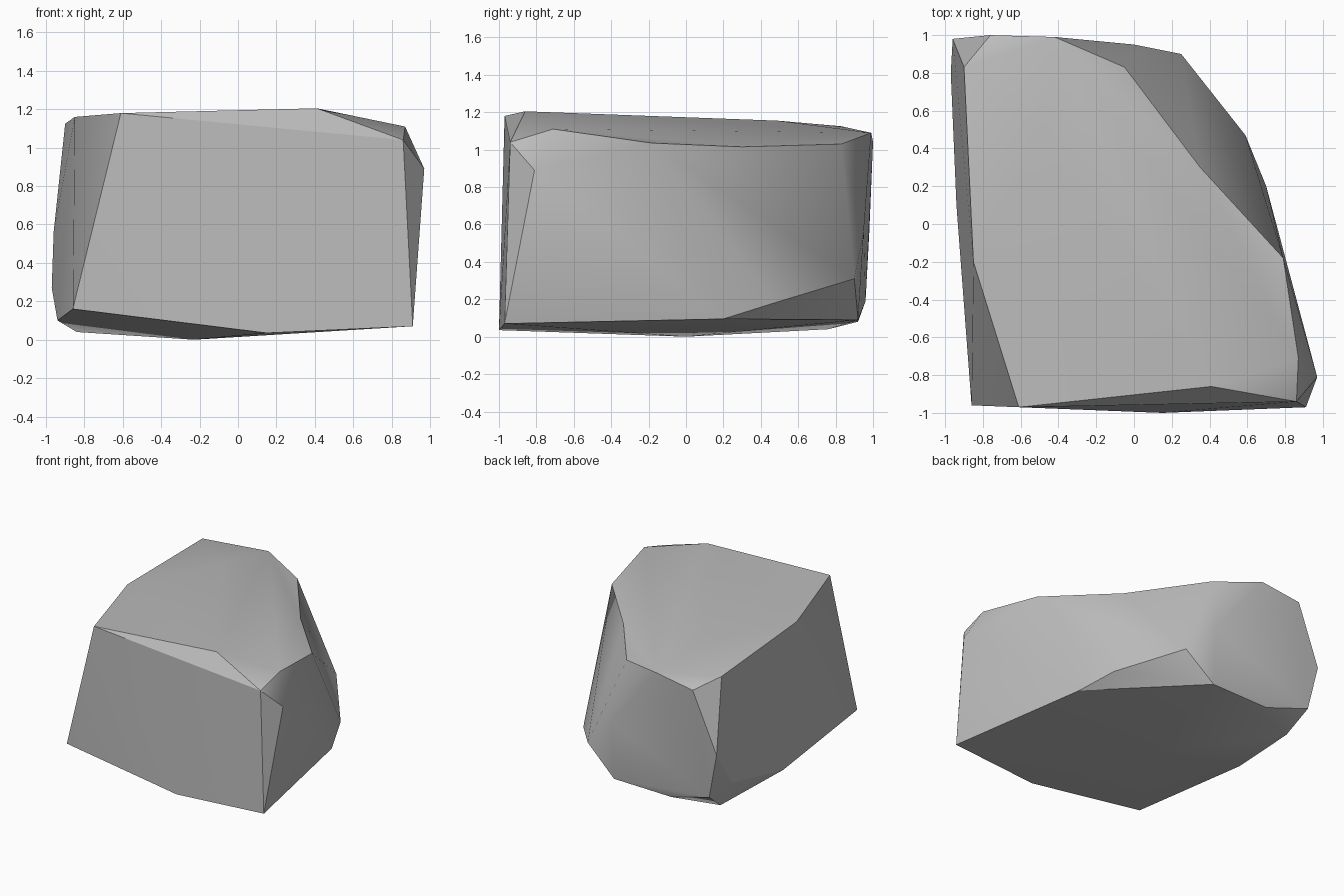
import bpy, bmesh, math

if "Cube" in bpy.data.objects:
    bpy.data.objects.remove(bpy.data.objects["Cube"])

# Corner points of the boulder, grouped by region
top = [(-.61, -.97, 1.18), (.41, -.86, 1.205), (.87, -.71, 1.11), (.79, -.18, 1.035),
       (-.05, .83, 1.03), (-.42, .99, 1.09), (-.76, 1.0, 1.04), (-.90, .83, 1.125),
       (-.85, -.20, 1.16), (-.50, .49, 1.155)]
front = [(.86, -.94, 1.04), (.97, -.81, .89), (.91, -.97, .07), (.15, -1.0, .035),
         (-.86, -.96, .16)]
right = [(.70, .20, .095), (.59, .47, .18), (.25, .90, .31)]
back = [(0, .95, .56), (0, .92, .09), (-.51, .92, .08), (-.88, .96, .19), (-.96, .98, .56)]
left = [(-.97, .80, .27), (-.94, .10, .10)]
bottom = [(-.84, .76, .04), (-.23, 0, 0)]

bm = bmesh.new()
for p in top + front + right + back + left + bottom:
    bm.verts.new(p)
# Rim point that is pushed inwards after the hull is made
dent = bm.verts.new((.39, .36, 1.03))
res = bmesh.ops.convex_hull(bm, input=list(bm.verts))
dent.co = (.35, .30, 1.015)
loose = [v for v in bm.verts if not v.link_faces]
bmesh.ops.delete(bm, geom=loose, context='VERTS')
bmesh.ops.recalc_face_normals(bm, faces=list(bm.faces))

mesh = bpy.data.meshes.new("boulder")
bm.to_mesh(mesh)
bm.free()
rock = bpy.data.objects.new("boulder", mesh)
bpy.context.collection.objects.link(rock)

# Plain grey stone
stone = bpy.data.materials.new("grey stone")
stone.diffuse_color = (.5, .5, .5, 1)
stone.use_nodes = True
stone.node_tree.nodes["Principled BSDF"].inputs["Base Color"].default_value = stone.diffuse_color
mesh.materials.append(stone)

# Soft facets with crisp ridges
bpy.context.view_layer.objects.active = rock
rock.select_set(True)
bpy.ops.object.shade_smooth_by_angle(angle=math.radians(30))
